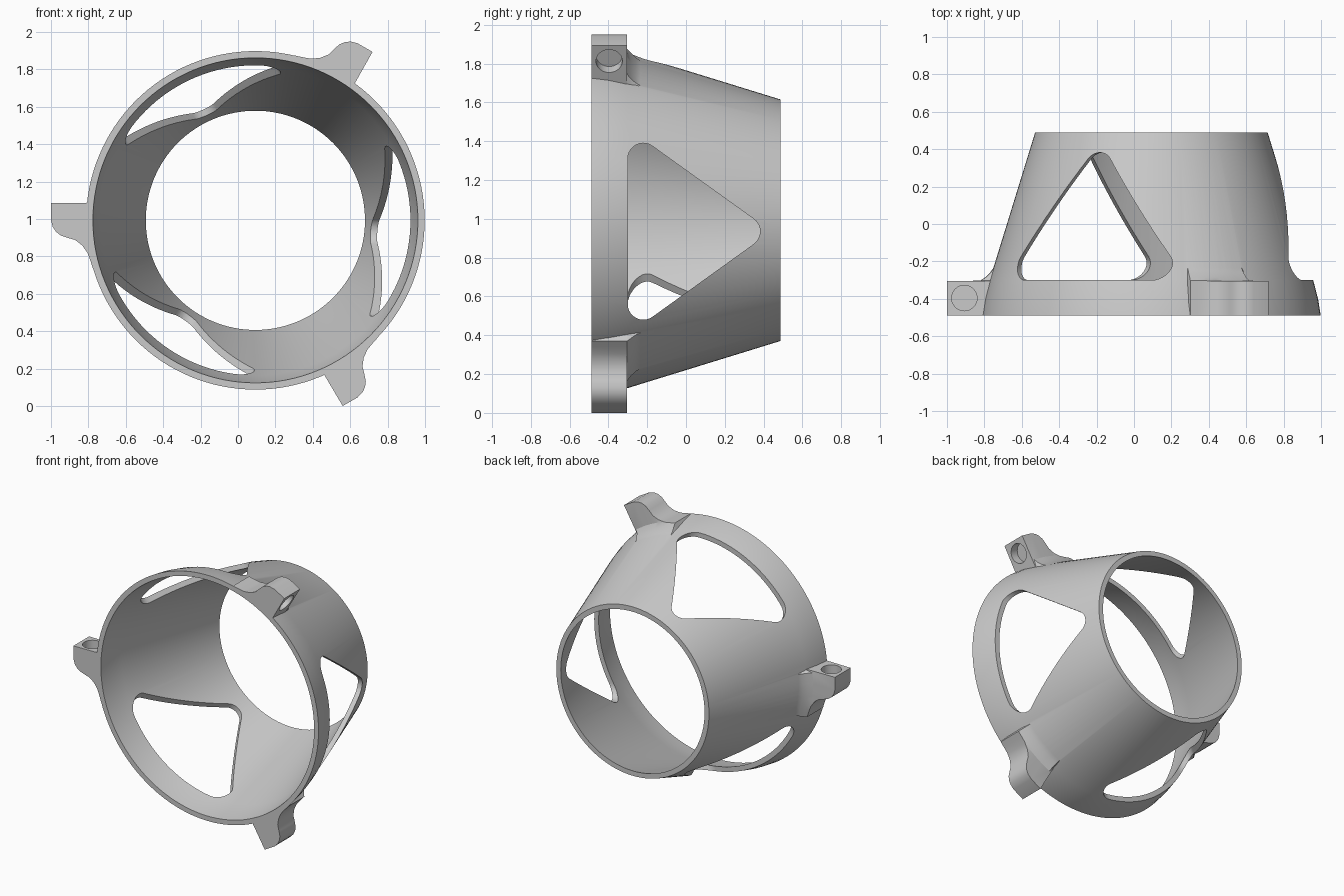
import bpy, bmesh, math
from mathutils import Vector

if "Cube" in bpy.data.objects:
    bpy.data.objects.remove(bpy.data.objects["Cube"], do_unlink=True)

CX, CZ = 0.093, 0.993          # axis of the shroud, running along y
FRONT, BACK = -0.488, 0.488
WALL = 0.036
OUTER = [(FRONT, 0.905), (-0.40, 0.891), (-0.30, 0.865), (BACK, 0.622)]

grey = bpy.data.materials.new("plain grey")
grey.use_nodes = True
GREY = (0.59, 0.59, 0.59, 1)
grey.diffuse_color = GREY
grey.node_tree.nodes["Principled BSDF"].inputs["Base Color"].default_value = GREY


def radius(y):
    """Outer radius of the shroud at depth y."""
    for (y0, r0), (y1, r1) in zip(OUTER, OUTER[1:]):
        if y <= y1:
            return r0 + (r1 - r0) * (y - y0) / (y1 - y0)
    return OUTER[-1][1]


def place(u, t, y, angle):
    """Radial, tangential and depth coordinates to a point."""
    c, s = math.cos(angle), math.sin(angle)
    return Vector((CX + u * c - t * s, y, CZ + u * s + t * c))


def loft(name, rings, capped=True):
    """Skin a list of closed rings; capped ends or a closed loop."""
    bm = bmesh.new()
    loops = [[bm.verts.new(p) for p in ring] for ring in rings]
    pairs = list(zip(loops, loops[1:]))
    if capped:
        bm.faces.new(loops[0])
        bm.faces.new(loops[-1])
    else:
        pairs.append((loops[-1], loops[0]))
    for a, b in pairs:
        for i in range(len(a)):
            j = (i + 1) % len(a)
            bm.faces.new((a[i], a[j], b[j], b[i]))
    bmesh.ops.recalc_face_normals(bm, faces=bm.faces)
    mesh = bpy.data.meshes.new(name)
    bm.to_mesh(mesh)
    bm.free()
    mesh.materials.append(grey)
    obj = bpy.data.objects.new(name, mesh)
    bpy.context.collection.objects.link(obj)
    return obj


def combine(target, tool, operation):
    """Apply a boolean and drop the tool object."""
    mod = target.modifiers.new("combine", 'BOOLEAN')
    mod.operation, mod.solver, mod.object = operation, 'EXACT', tool
    bpy.context.view_layer.update()
    graph = bpy.context.evaluated_depsgraph_get()
    mesh = bpy.data.meshes.new_from_object(target.evaluated_get(graph))
    target.modifiers.clear()
    target.data = mesh
    bpy.data.objects.remove(tool, do_unlink=True)


# Tapered shroud: lathed wall profile
inner = [(y, r - WALL) for y, r in reversed(OUTER)]
SEGMENTS = 128
shroud = loft("shroud", [
    [place(r, 0, y, math.tau * i / SEGMENTS) for i in range(SEGMENTS)]
    for y, r in OUTER + inner], capped=False)


# Rounded triangular windows
def triangle_outline():
    corners = [Vector((-0.433, -0.22)), Vector((0.317, -0.22)), Vector((-0.058, 0.302))]
    points = []
    for i, corner in enumerate(corners):
        before = corner - corners[i - 1]
        after = corners[(i + 1) % 3] - corner
        start = math.atan2(-before.x, before.y)
        turn = (math.atan2(-after.x, after.y) - start) % math.tau
        for k in range(11):
            a = start + turn * k / 10
            points.append(corner + 0.08 * Vector((math.cos(a), math.sin(a))))
    return points


outline = triangle_outline()
for k in range(3):
    angle = math.tau * k / 3
    cutter = loft("window_cutter", [[place(u, t, y, angle) for t, y in outline]
                                    for u in (0.2, 1.2)])
    cutter.hide_render = True
    combine(shroud, cutter, 'DIFFERENCE')

# Mounting tabs: flat on one side, flowing into the rim on the other
TAB = [(1.093, -0.092), (0.86, -0.092), (0.87, 0), (0.86, 0.13), (0.83, 0.26),
       (0.868, 0.26), (0.880, 0.222), (0.897, 0.175), (0.925, 0.135),
       (0.963, 0.105), (1.005, 0.093), (1.04, 0.081), (1.065, 0.062),
       (1.083, 0.036), (1.093, 0)]
# depth and greatest height above the wall, forming the fillet behind the tab
LAYERS = [(FRONT, 1), (-0.305, 1), (-0.303, 0.05), (-0.285, 0.028),
          (-0.26, 0.01), (-0.225, -0.004)]


def tab_ring(y, height, angle):
    ring = []
    for u, t in TAB:
        dist = math.hypot(u, t)
        wanted = dist
        if dist < 0.9:
            wanted = radius(y) - WALL / 2
        elif height < 1:
            wanted = radius(y) + min(dist - radius(y), height)
        ring.append(place(u * wanted / dist, t * wanted / dist, y, angle))
    return ring


for k in range(3):
    angle = math.pi + math.tau * k / 3
    tab = loft("mounting_tab", [tab_ring(y, h, angle) for y, h in LAYERS])
    # Blind screw hole in the flat side
    hole = loft("hole_cutter", [
        [place(1.0 + 0.068 * math.cos(a), t, -0.396 + 0.068 * math.sin(a), angle)
         for a in (math.tau * i / 32 for i in range(32))] for t in (-0.2, -0.03)])
    hole.hide_render = True
    combine(tab, hole, 'DIFFERENCE')
    combine(shroud, tab, 'UNION')

# Smooth curved walls, keep the rims and cut edges sharp
bpy.ops.object.select_all(action='DESELECT')
shroud.select_set(True)
bpy.context.view_layer.objects.active = shroud
bpy.ops.object.shade_smooth_by_angle(angle=math.radians(30))
